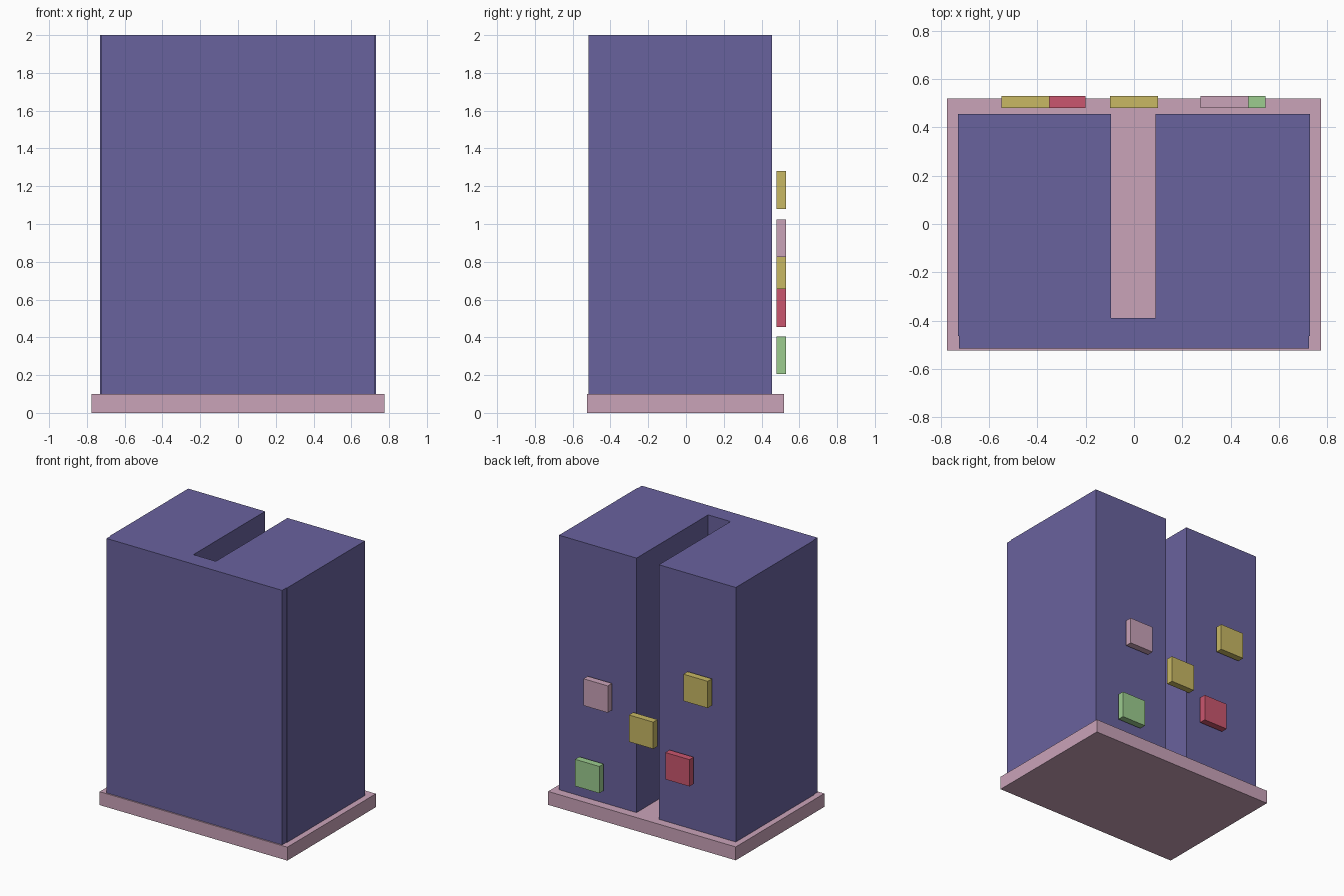
import bpy, bmesh

cube = bpy.data.objects.get("Cube")
if cube:
    bpy.data.objects.remove(cube, do_unlink=True)


def linear(c):
    c /= 255
    return c / 12.92 if c <= 0.04045 else ((c + 0.055) / 1.055) ** 2.4


def material(name, *rgb):
    colour = (*[linear(c) for c in rgb], 1)
    mat = bpy.data.materials.new(name)
    mat.use_nodes = True
    mat.diffuse_color = colour
    mat.node_tree.nodes["Principled BSDF"].inputs["Base Color"].default_value = colour
    return mat


def prism(name, outline, bottom, top, mat):
    """Extrude a plan outline (x, y) upwards into a flat-faced solid."""
    bm = bmesh.new()
    face = bm.faces.new([bm.verts.new((x, y, bottom)) for x, y in outline])
    walls = bmesh.ops.extrude_face_region(bm, geom=[face])
    verts = [g for g in walls["geom"] if isinstance(g, bmesh.types.BMVert)]
    bmesh.ops.translate(bm, verts=verts, vec=(0, 0, top - bottom))
    bmesh.ops.recalc_face_normals(bm, faces=bm.faces)
    mesh = bpy.data.meshes.new(name)
    bm.to_mesh(mesh)
    bm.free()
    mesh.materials.append(mat)
    obj = bpy.data.objects.new(name, mesh)
    bpy.context.collection.objects.link(obj)
    return obj


def rectangle(x0, x1, y0, y1):
    return [(x0, y0), (x1, y0), (x1, y1), (x0, y1)]


purple = material("purple", 105, 98, 158)
pink = material("dusty pink", 202, 163, 185)
yellow = material("mustard yellow", 200, 184, 100)
red = material("raspberry red", 202, 86, 110)
green = material("soft green", 156, 204, 143)

# Base plate
prism("base_plate", rectangle(-0.775, 0.775, -0.525, 0.52), 0, 0.1, pink)

# Tower with a full-height slot open at the back and a slightly narrower front
front, step, back, slot_end = -0.515, -0.465, 0.455, -0.39
prism("tower", [
    (-0.725, front), (0.725, front), (0.725, step), (0.73, step),
    (0.73, back), (0.09, back), (0.09, slot_end),
    (-0.095, slot_end), (-0.095, back), (-0.73, back),
    (-0.73, step), (-0.725, step),
], 0.1, 2, purple)

# Square tiles floating just behind the back wall: centre x, centre z
tiles = {
    "upper_right_tile": (-0.45, 1.18, yellow),
    "lower_right_tile": (-0.3, 0.555, red),
    "middle_tile": (0, 0.755, yellow),
    "upper_left_tile": (0.375, 0.925, pink),
    "lower_left_tile": (0.445, 0.305, green),
}
for name, (x, z, mat) in tiles.items():
    prism(name, rectangle(x - 0.1, x + 0.1, 0.48, 0.53), z - 0.1, z + 0.1, mat)
